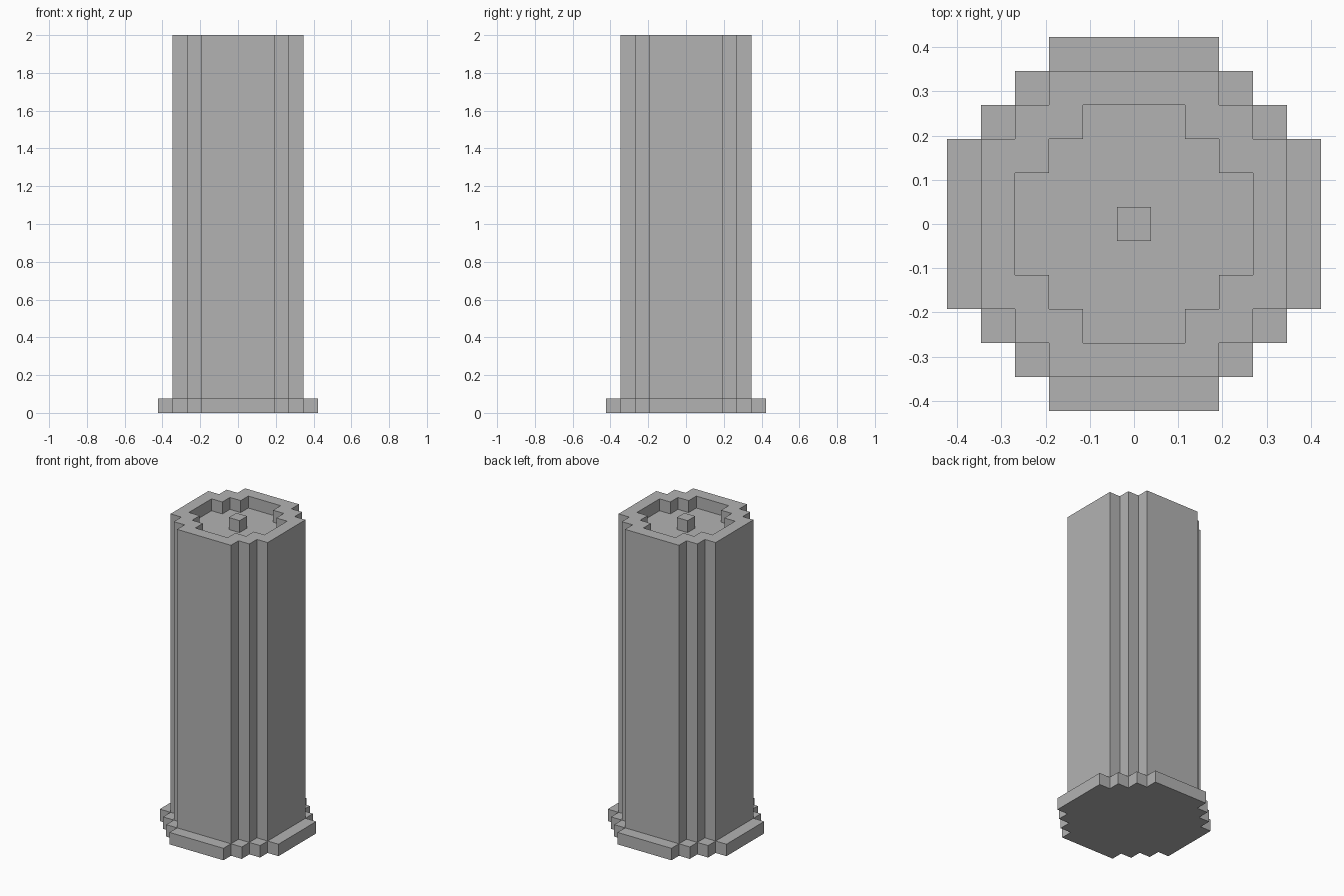
import bpy
import bmesh

U = 2 / 26  # one block; the column is 26 blocks tall

cube = bpy.data.objects.get("Cube")
if cube:
    bpy.data.objects.remove(cube, do_unlink=True)

stone = bpy.data.materials.new("stone_grey")
stone.use_nodes = True
colour = (0.45, 0.45, 0.45, 1)
stone.diffuse_color = colour
stone.node_tree.nodes["Principled BSDF"].inputs["Base Color"].default_value = colour


def stepped_outline(reach, flat):
    """Stepped round outline, in blocks: half-width, and half-length of the flat sides."""
    quarter = [(reach, flat)]
    x, y = reach, flat
    while x > flat:
        x -= 1
        quarter.append((x, y))
        if x > flat or y < reach:
            y += 1
            quarter.append((x, y))
    points = []
    for _ in range(4):
        points += quarter
        quarter = [(-py, px) for px, py in quarter]
    return points


def loft(name, sections):
    """Join matching outlines, each at its own height, and cap both ends."""
    bm = bmesh.new()
    rings = [[bm.verts.new((x * U, y * U, z * U)) for x, y in outline]
             for outline, z in sections]
    for low, high in zip(rings, rings[1:]):
        for i in range(len(low)):
            j = (i + 1) % len(low)
            bm.faces.new((low[i], low[j], high[j], high[i]))
    bm.faces.new(rings[0][::-1])
    bm.faces.new(rings[-1])
    bmesh.ops.recalc_face_normals(bm, faces=bm.faces)
    mesh = bpy.data.meshes.new(name)
    bm.to_mesh(mesh)
    bm.free()
    mesh.materials.append(stone)
    obj = bpy.data.objects.new(name, mesh)
    bpy.context.collection.objects.link(obj)
    return obj


# Wide stepped foot
foot = stepped_outline(5.5, 2.5)
loft("base", [(foot, 0), (foot, 1)])

# Shaft with a raised rim around a sunken top
outer = stepped_outline(4.5, 2.5)
inner = stepped_outline(3.5, 1.5)
loft("shaft", [(outer, 1), (outer, 26), (inner, 26), (inner, 25)])

# Single block in the middle of the sunken top
square = [(0.5, -0.5), (0.5, 0.5), (-0.5, 0.5), (-0.5, -0.5)]
loft("centre_block", [(square, 25), (square, 26)])
